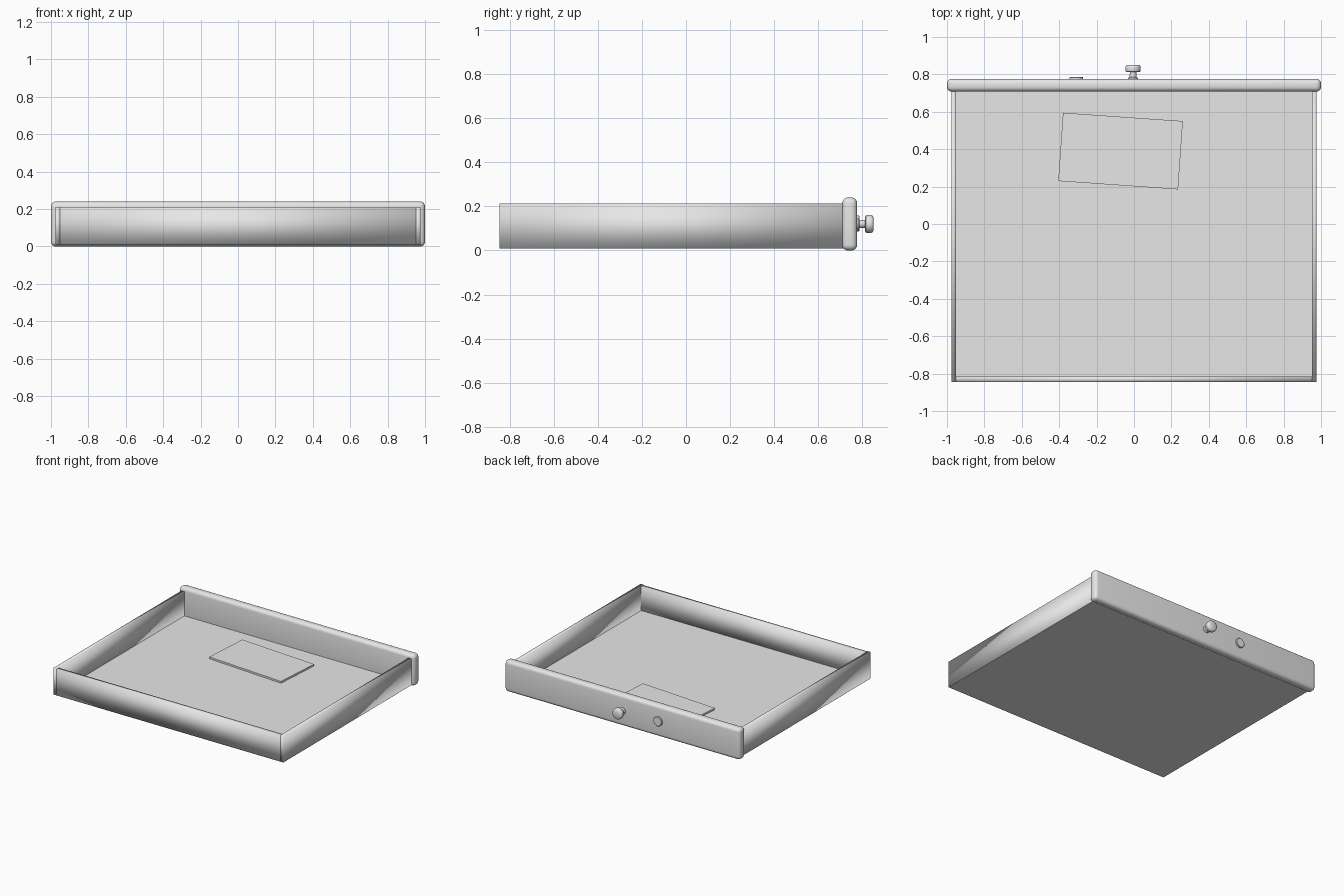
import bpy
import bmesh
import math
from mathutils import Matrix

cube = bpy.data.objects.get("Cube")
if cube:
    bpy.data.objects.remove(cube, do_unlink=True)

# One plain grey for the whole drawer
grey = bpy.data.materials.new("light_grey")
grey.use_nodes = True
grey.diffuse_color = (0.8, 0.8, 0.8, 1)
grey.node_tree.nodes["Principled BSDF"].inputs["Base Color"].default_value = (0.8, 0.8, 0.8, 1)


def finish(name, bm, smooth):
    bmesh.ops.recalc_face_normals(bm, faces=bm.faces)
    for face in bm.faces:
        face.smooth = smooth
    mesh = bpy.data.meshes.new(name)
    bm.to_mesh(mesh)
    bm.free()
    mesh.materials.append(grey)
    obj = bpy.data.objects.new(name, mesh)
    bpy.context.collection.objects.link(obj)
    return obj


def box(name, low, high, smooth=True, bevel=0, turn=0):
    """Box between two corners, optionally rounded and turned about z."""
    size = [h - l for l, h in zip(low, high)]
    centre = [(h + l) / 2 for l, h in zip(low, high)]
    bm = bmesh.new()
    bmesh.ops.create_cube(bm, size=1)
    bmesh.ops.scale(bm, vec=size, verts=bm.verts)
    if bevel:
        bmesh.ops.bevel(bm, geom=bm.edges[:], offset=bevel, segments=5,
                        profile=0.5, affect='EDGES')
    bmesh.ops.transform(bm, verts=bm.verts,
                        matrix=Matrix.Translation(centre) @ Matrix.Rotation(turn, 4, 'Z'))
    return finish(name, bm, smooth)


def lathe(name, x, z, profile, sides=32):
    """Spin (radius, y) points about an axis running along y."""
    bm = bmesh.new()
    verts = [bm.verts.new((x + r, y, z)) for r, y in profile]
    edges = [bm.edges.new(pair) for pair in zip(verts, verts[1:])]
    bmesh.ops.spin(bm, geom=verts + edges, cent=(x, 0, z), axis=(0, 1, 0),
                   angle=math.tau, steps=sides)
    bmesh.ops.remove_doubles(bm, verts=bm.verts, dist=0.0001)
    obj = finish(name, bm, True)
    bpy.ops.object.select_all(action='DESELECT')
    obj.select_set(True)
    bpy.context.view_layer.objects.active = obj
    bpy.ops.object.shade_smooth_by_angle(angle=math.radians(40))
    return obj


# Tray: bottom panel, two sides and the end panel between them
front, back, side, wall = -0.845, 0.72, 0.977, 0.026
base, rim = 0.01, 0.212
box("bottom_panel", (-side + 0.002, front + 0.002, base - 0.002),
    (side - 0.002, back, 0.026), smooth=False)
for name, s in (("left_side", 1), ("right_side", -1)):
    xs = sorted((s * side, s * (side - wall)))
    box(name, (xs[0], front, base), (xs[1], back, rim))
box("end_panel", (wall - side, front, base), (side - wall, front + 0.03, rim - 0.003))

# Rounded face board
box("face_board", (-1, 0.708, 0), (1, 0.776, 0.24), bevel=0.026)

# Thin booklet lying askew in the tray
box("booklet", (-0.393, 0.207, 0.026), (0.249, 0.573, 0.04), smooth=False,
    turn=math.radians(-4))

# Turned knob with a flared foot and a rounded head
lathe("knob", -0.005, 0.12, [
    (0, 0.77), (0.026, 0.77), (0.026, 0.78), (0.019, 0.787), (0.017, 0.812),
    (0.033, 0.812), (0.039, 0.816), (0.041, 0.823), (0.041, 0.838),
    (0.038, 0.846), (0.031, 0.85), (0, 0.851)])

# Small round lock plate
lathe("lock_plate", -0.308, 0.122, [
    (0, 0.77), (0.036, 0.77), (0.036, 0.784), (0.033, 0.787), (0, 0.787)])
